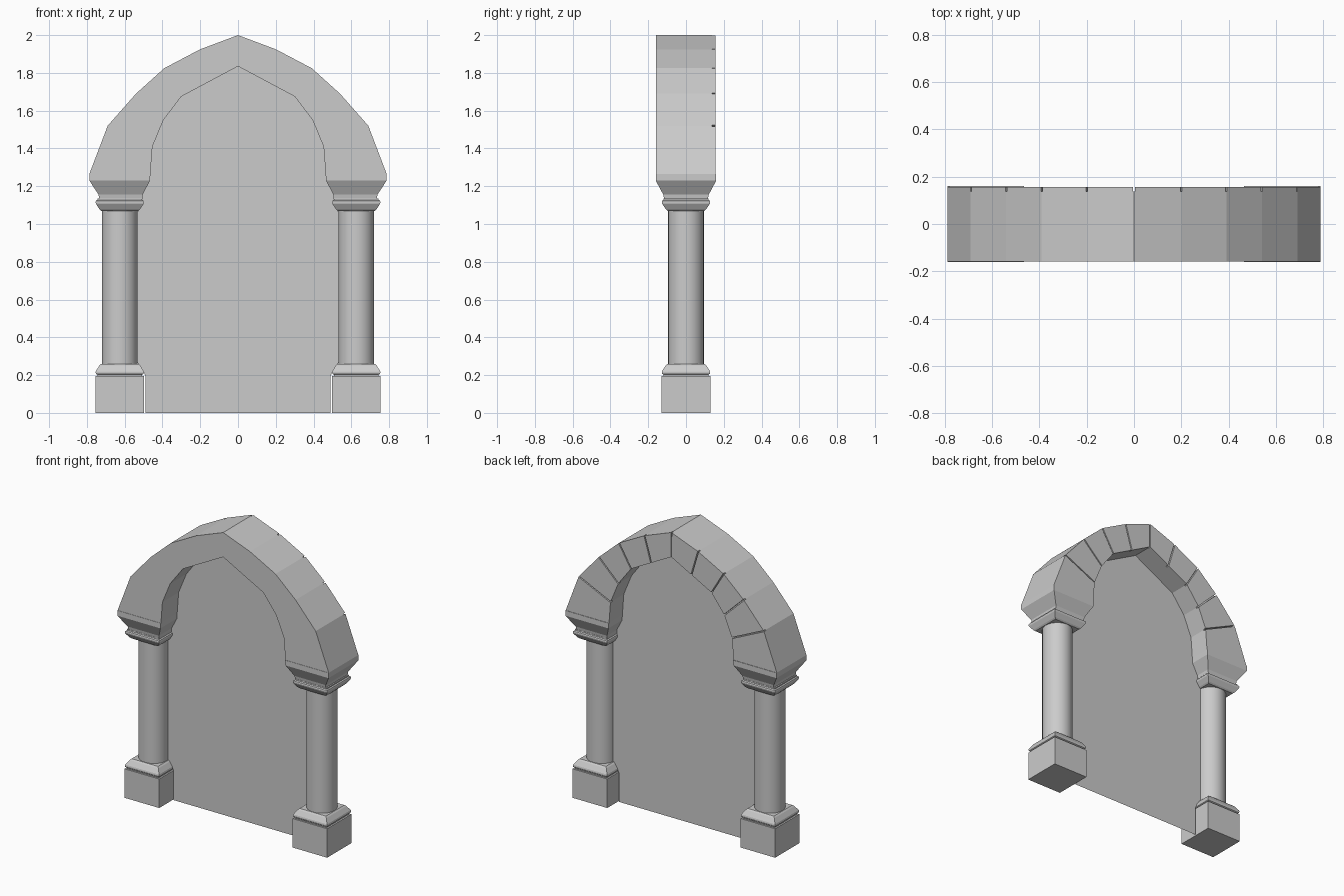
import bpy, bmesh
from mathutils import Vector

if "Cube" in bpy.data.objects:
    bpy.data.objects.remove(bpy.data.objects["Cube"])

CX = 0.626  # column centre


def finish(name, bm, mirror=True):
    bmesh.ops.recalc_face_normals(bm, faces=bm.faces)
    me = bpy.data.meshes.new(name)
    bm.to_mesh(me)
    bm.free()
    ob = bpy.data.objects.new(name, me)
    bpy.context.collection.objects.link(ob)
    if mirror:
        m = ob.modifiers.new("mirror", 'MIRROR')
        m.merge_threshold = 0.0005
    return ob


def square_stack(name, levels):
    """Loft rectangles given as (z, x_min, x_max, half_depth)."""
    bm = bmesh.new()
    rings = [[bm.verts.new(p) for p in
              ((a, -d, z), (b, -d, z), (b, d, z), (a, d, z))]
             for z, a, b, d in levels]
    for lo, hi in zip(rings, rings[1:]):
        for i in range(4):
            j = (i + 1) % 4
            bm.faces.new((lo[i], lo[j], hi[j], hi[i]))
    bm.faces.new(rings[0])
    bm.faces.new(rings[-1])
    return finish(name, bm)


def moulding(name, profile):
    return square_stack(name, [(z, CX - r, CX + r, r) for z, r in profile])


# Plinth, base and capital mouldings
moulding("plinth", [(0, 0.129), (0.195, 0.129)])
ring = [(0, 0.118), (0.007, 0.119), (0.012, 0.126), (0.02, 0.128),
        (0.028, 0.126), (0.057, 0.107), (0.065, 0.098)]
moulding("base_moulding", [(0.195 + h, r) for h, r in ring])
moulding("capital_moulding", [(1.135 - h, r) for h, r in ring])

# Springer block under each end of the arch
square_stack("springer", [(1.132, 0.507, 0.735, 0.116),
                          (1.155, 0.505, 0.738, 0.12),
                          (1.23, 0.466, 0.787, 0.16),
                          (1.265, 0.464, 0.787, 0.16)])

# Round column shafts
bm = bmesh.new()
bmesh.ops.create_cone(bm, cap_ends=True, segments=24, radius1=0.095,
                      radius2=0.095, depth=0.83)
bmesh.ops.translate(bm, verts=bm.verts, vec=(CX, 0, 0.665))
column = finish("column", bm)
bpy.context.view_layer.objects.active = column
column.select_set(True)
bpy.ops.object.shade_smooth_by_angle()

# Pointed arch: plain front slab, separate stones on the back
outer = [(0.787, 1.265), (0.69, 1.52), (0.54, 1.69),
         (0.39, 1.825), (0.2, 1.925), (0, 2.0)]
inner = [(0.464, 1.265), (0.453, 1.41), (0.395, 1.55),
         (0.30, 1.675), (0.15, 1.755), (0, 1.835)]
FRONT, BACK, GROOVE, GAP = -0.158, 0.157, 0.02, 0.004


def point(p, y):
    return Vector((p[0], y, p[1]))


bm = bmesh.new()
rows = [[bm.verts.new(v) for v in
         (point(o, FRONT), point(o, BACK - GROOVE),
          point(i, BACK - GROOVE), point(i, FRONT))]
        for o, i in zip(outer, inner)]
for a, b in zip(rows, rows[1:]):
    for k in range(4):
        n = (k + 1) % 4
        bm.faces.new((a[k], a[n], b[n], b[k]))
bm.faces.new(rows[0])
finish("arch", bm)

bm = bmesh.new()
for s in range(5):
    o0, o1 = point(outer[s], 0), point(outer[s + 1], 0)
    i0, i1 = point(inner[s], 0), point(inner[s + 1], 0)
    do, di = (o1 - o0).normalized() * GAP, (i1 - i0).normalized() * GAP
    quad = [o0 + do * (s > 0), o1 - do, i1 - di, i0 + di * (s > 0)]
    lo = [bm.verts.new(p + Vector((0, BACK - GROOVE, 0))) for p in quad]
    hi = [bm.verts.new(p + Vector((0, BACK, 0))) for p in quad]
    bm.faces.new(hi)
    for k in range(4):
        n = (k + 1) % 4
        bm.faces.new((lo[k], lo[n], hi[n], hi[k]))
finish("arch_stones", bm)

# Thin panel filling the opening
half = [(0.49, 0), (0.49, 0.195), (0.5, 0.22), (0.532, 0.265),
        (0.532, 1.065), (0.505, 1.1), (0.505, 1.155), (0.466, 1.23)] + inner
outline = half + [(-x, z) for x, z in reversed(half[:-1])]
bm = bmesh.new()
bm.faces.new([bm.verts.new(point(p, 0.015)) for p in outline])
panel = finish("door_panel", bm, mirror=False)
mat = bpy.data.materials.new("light_grey")
mat.diffuse_color = (0.8, 0.8, 0.8, 1)
mat.use_nodes = True
mat.node_tree.nodes["Principled BSDF"].inputs["Base Color"].default_value = mat.diffuse_color
panel.data.materials.append(mat)
